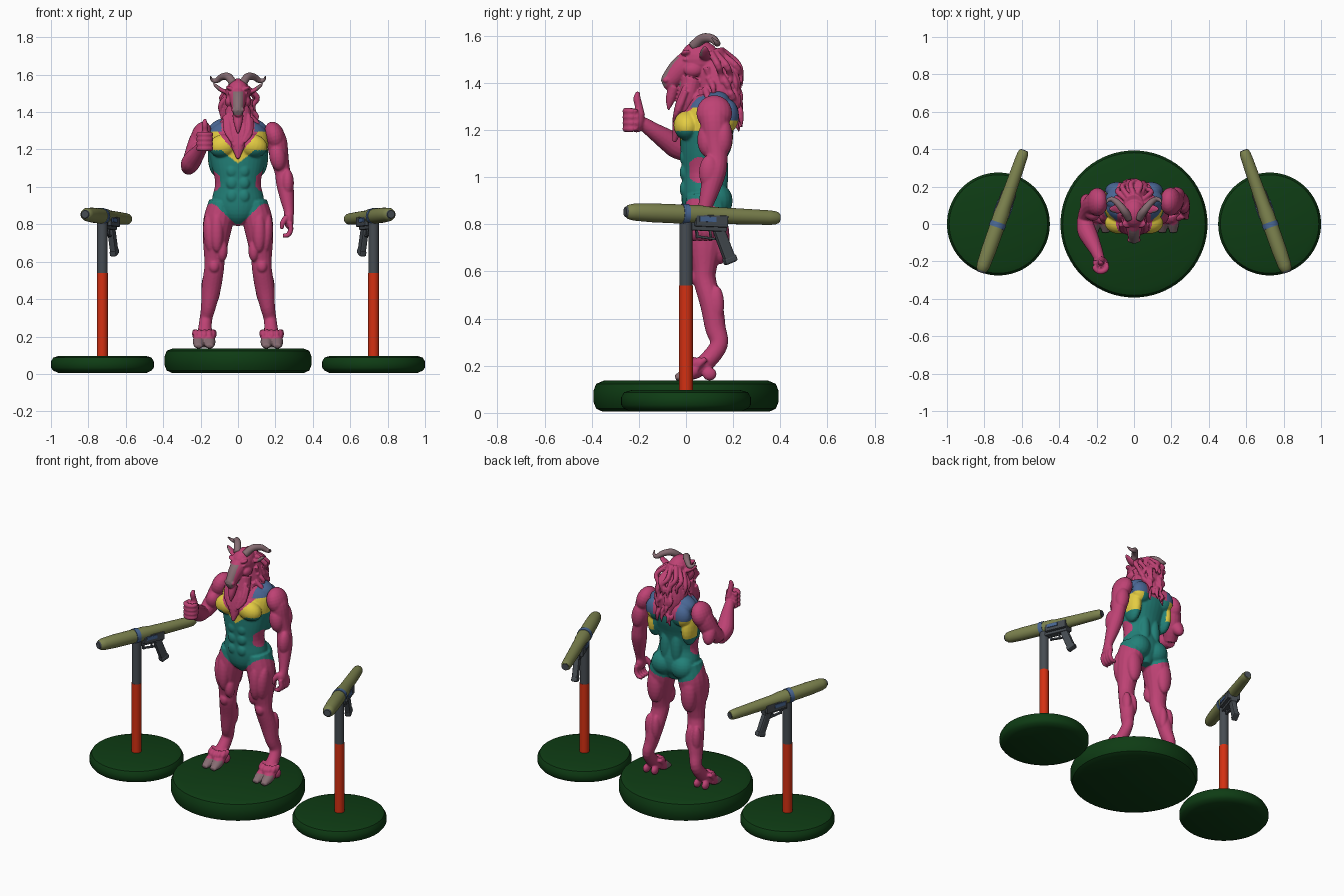
import bpy, bmesh, math, random
from mathutils import Vector, Matrix, Euler
random.seed(4)

def mat(name, r, g, b):
    m = bpy.data.materials.new(name)
    lin = lambda v: ((v / 255 + 0.055) / 1.055) ** 2.4
    m.diffuse_color = (lin(r), lin(g), lin(b), 1)
    return m

PINK = mat("pink_skin", 190, 66, 116)
TEAL = mat("teal_cloth", 34, 128, 120)
YELLOW = mat("yellow_cloth", 228, 204, 66)
BLUE = mat("steel_blue", 74, 104, 150)
HORN = mat("horn_grey", 134, 108, 114)
GREEN = mat("dark_green", 14, 60, 20)
RED = mat("orange_red", 212, 48, 18)
GREY = mat("gunmetal", 70, 76, 82)
OLIVE = mat("olive", 124, 130, 78)

def link(name, bm, mats):
    me = bpy.data.meshes.new(name)
    bmesh.ops.recalc_face_normals(bm, faces=bm.faces)
    bm.to_mesh(me)
    bm.free()
    for m in mats:
        me.materials.append(m)
    ob = bpy.data.objects.new(name, me)
    bpy.context.collection.objects.link(ob)
    return ob

def ball(bm, c, r, rot=(0, 0, 0)):
    M = Matrix.LocRotScale(Vector(c), Euler(rot), Vector(r))
    bmesh.ops.create_uvsphere(bm, u_segments=20, v_segments=12, radius=1, matrix=M)

def tube(bm, pts, sides=16, steps=4):
    """Closed smooth tube through (x, y, z, radius_a[, radius_b])."""
    P = [Vector(p if len(p) == 5 else (*p, p[3])) for p in pts]
    Q = [P[0] * 2 - P[1]] + P + [P[-1] * 2 - P[-2]]
    S = []
    for i in range(1, len(Q) - 2):
        a, b, c, d = Q[i - 1:i + 3]
        for k in range(steps):
            t = k / steps
            S.append(0.5 * (2 * b + (c - a) * t + (2 * a - 5 * b + 4 * c - d) * t * t
                            + (3 * b - a - 3 * c + d) * t ** 3))
    S.append(P[-1])
    C = [Vector(s[:3]) for s in S]
    whole = (C[-1] - C[0]).normalized()
    ref = Vector((0, 1, 0)) if abs(whole.x) > 0.75 else Vector((1, 0, 0))
    rings = []
    for i, s in enumerate(S):
        t = (C[min(i + 1, len(C) - 1)] - C[max(i - 1, 0)]).normalized()
        u = (ref - t * ref.dot(t)).normalized()
        v = t.cross(u)
        rings.append([bm.verts.new(C[i] + u * max(s[3], .002) * math.cos(2 * math.pi * k / sides)
                                   + v * max(s[4], .002) * math.sin(2 * math.pi * k / sides)) for k in range(sides)])
    for a, b in zip(rings, rings[1:]):
        for k in range(sides):
            bm.faces.new((a[k], a[(k + 1) % sides], b[(k + 1) % sides], b[k]))
    bm.faces.new(rings[0][::-1])
    bm.faces.new(rings[-1])

def sculpt(name, bm, mats, rule, voxel, smooth=3):
    """Fuse overlapping volumes, then colour faces by rule."""
    ob = link(name, bm, [])
    m = ob.modifiers.new("fuse", 'REMESH')
    m.mode, m.voxel_size = 'VOXEL', voxel
    s = ob.modifiers.new("soften", 'SMOOTH')
    s.factor, s.iterations = 0.5, smooth
    me = bpy.data.meshes.new_from_object(ob.evaluated_get(bpy.context.evaluated_depsgraph_get()))
    ob.modifiers.clear()
    ob.data = me
    me.materials.clear()
    for x in mats:
        me.materials.append(x)
    for p in me.polygons:
        p.use_smooth = True
        p.material_index = rule(p.center, p.normal)

def lathe(name, prof, m, M=Matrix(), seg=48):
    bm = bmesh.new()
    rings = [[bm.verts.new(M @ Vector((r * math.cos(2 * math.pi * k / seg), r * math.sin(2 * math.pi * k / seg), z)))
              for k in range(seg)] for r, z in prof]
    for a, b in zip(rings, rings[1:]):
        for k in range(seg):
            bm.faces.new((a[k], a[(k + 1) % seg], b[(k + 1) % seg], b[k]))
    bmesh.ops.remove_doubles(bm, verts=bm.verts, dist=1e-5)
    ob = link(name, bm, [m])
    bpy.context.view_layer.objects.active = ob
    ob.select_set(True)
    bpy.ops.object.shade_smooth_by_angle(angle=math.radians(40))
    ob.select_set(False)

def box(name, c, size, m, M, tilt=0, bevel=0.004):
    bm = bmesh.new()
    bmesh.ops.create_cube(bm, size=1, matrix=M @ Matrix.LocRotScale(Vector(c), Euler((tilt, 0, 0)), Vector(size)))
    bmesh.ops.bevel(bm, geom=bm.edges[:], offset=bevel, segments=2, affect='EDGES', profile=0.5)
    link(name, bm, [m])

# Torso and legs
bm = bmesh.new()
tube(bm, [(0, .09, .80, .04, .05), (0, .08, .86, .11, .09), (0, .08, .93, .138, .10), (0, .072, 1.02, .122, .09),
          (0, .075, 1.12, .142, .10), (0, .09, 1.22, .16, .115), (0, .11, 1.30, .15, .10), (0, .12, 1.36, .085, .08),
          (0, .10, 1.44, .06, .06)], 32)
for s in (-1, 1):
    ball(bm, (s * .078, .005, 1.22), (.08, .058, .062), (0, s * .25, 0))       # chest
    for z in (.95, 1.02, 1.085):
        ball(bm, (s * .031, -.005, z), (.032, .022, .036))                    # stomach
    ball(bm, (s * .085, .13, 1.325), (.075, .055, .04), (0, s * .35, 0))       # neck slope
    ball(bm, (s * .12, .13, 1.17), (.042, .07, .11))                          # side back
    ball(bm, (s * .09, .18, 1.26), (.065, .045, .07))                         # shoulder blade
    ball(bm, (s * .038, .145, 1.02), (.036, .035, .12))                       # lower back
    ball(bm, (s * .068, .13, .90), (.075, .068, .075))                        # seat
    tube(bm, [(s * .085, .085, .92, .07, .085), (s * .105, .085, .82, .08, .093), (s * .118, .08, .72, .07, .08),
              (s * .125, .078, .62, .056, .054), (s * .128, .08, .56, .053, .048), (s * .143, .108, .46, .052, .048),
              (s * .158, .125, .36, .04, .044), (s * .172, .14, .29, .034, .038), (s * .178, .09, .22, .04, .038),
              (s * .18, .04, .18, .052, .035), (s * .18, .01, .17, .05, .03)])
    ball(bm, (s * .152, .045, .75), (.034, .045, .11), (0, s * .08, 0))        # thigh
    ball(bm, (s * .113, .015, .76), (.036, .035, .11))
    ball(bm, (s * .085, .04, .66), (.03, .035, .06))
    ball(bm, (s * .12, .145, .74), (.05, .04, .11))
    ball(bm, (s * .128, .04, .575), (.028, .022, .034))                       # knee
    for x in (.122, .168):
        ball(bm, (s * x, .13, .46), (.028, .032, .08))                        # calf
    for x in (.152, .21):                                                     # split hoof
        tube(bm, [(s * x, .045, .185, .03, .03), (s * x, .005, .165, .031, .03), (s * x, -.045, .148, .02, .012)])
        ball(bm, (s * x, .10, .165), (.02, .03, .028))
    for k in range(7):                                                        # ankle fur
        a = math.pi * (k / 6 - .5)
        x, y = s * .18 + .052 * math.sin(a), .05 - .045 * math.cos(a)
        tube(bm, [(x, y + .035, .23, .012), (x, y + .01, .21, .015), (x, y, .18, .003)], 8)

def suit_rule(c, n):
    x, y, z = abs(c.x), c.y, c.z
    if z < .8:
        return 4 if z < .19 and y < .02 else 0
    t = min(max(y / .15, 0), 1)
    if z < .79 + (.95 - .55 * t) * x or z > 1.385 or x > .2:
        return 0
    if x > .095 and ((z - 1.03) / .055) ** 2 + ((y - .06) / .055) ** 2 < 1:
        return 0
    if z > 1.295:
        return 3 if .088 < x < .165 else 0
    if y > .11:
        if z > 1.24:
            return 3 if x > .08 else 0
        return 2 if x > .1 and z > 1.12 else 1
    if z > 1.16 + 1.25 * x:
        return 0
    return 2 if z > 1.125 + min(.07, .8 * x) else 1

sculpt("body", bm, [PINK, TEAL, YELLOW, BLUE, HORN], suit_rule, .0055)

# Lowered arm
plain = lambda c, n: 0
bm = bmesh.new()
tube(bm, [(.175, .12, 1.31, .045, .055), (.205, .12, 1.25, .055, .062), (.22, .125, 1.16, .05, .054),
          (.238, .13, 1.08, .042, .046), (.25, .12, 1.02, .046, .05), (.262, .10, .94, .038, .04),
          (.272, .08, .87, .027, .03), (.272, .07, .83, .026, .034)])
ball(bm, (.196, .12, 1.272), (.054, .076, .078), (0, -.3, 0))
ball(bm, (.212, .092, 1.16), (.044, .044, .075), (0, -.15, 0))
ball(bm, (.226, .158, 1.17), (.044, .04, .08), (0, -.15, 0))
ball(bm, (.265, .10, 1.02), (.034, .045, .075))
ball(bm, (.272, .07, .82), (.026, .042, .045))
for k in range(4):
    y = .036 + k * .023
    tube(bm, [(.278, y, .81, .014), (.282, y, .77, .014), (.266, y, .742, .013), (.24, y, .74, .011)], 10)
tube(bm, [(.262, .045, .84, .017), (.24, .03, .81, .015), (.232, .03, .775, .010)], 10)
sculpt("lowered_arm", bm, [PINK], plain, .005, 2)

# Raised arm with thumb up
bm = bmesh.new()
tube(bm, [(-.175, .12, 1.31, .045, .055), (-.205, .115, 1.25, .055, .062), (-.235, .085, 1.17, .052, .054),
          (-.262, .035, 1.105, .042, .042)])
tube(bm, [(-.266, .04, 1.10, .038), (-.255, -.03, 1.125, .05), (-.235, -.075, 1.155, .047),
          (-.205, -.135, 1.195, .036), (-.185, -.185, 1.23, .028)])
ball(bm, (-.196, .118, 1.272), (.054, .076, .078), (0, .3, 0))
ball(bm, (-.222, .07, 1.18), (.045, .05, .065), (.5, .2, 0))
ball(bm, (-.245, .11, 1.165), (.042, .042, .075), (.5, .2, 0))
ball(bm, (-.175, -.21, 1.24), (.036, .036, .05))
for k in range(4):
    z = 1.205 + k * .025
    tube(bm, [(-.205, -.195, z, .014), (-.208, -.235, z, .015), (-.18, -.255, z, .015),
              (-.148, -.24, z, .014), (-.145, -.205, z, .012)], 10)
tube(bm, [(-.172, -.195, 1.26, .022), (-.176, -.2, 1.30, .017), (-.178, -.208, 1.335, .016),
          (-.176, -.203, 1.363, .008)], 12)
sculpt("raised_arm", bm, [PINK], plain, .005, 2)

# Head with muzzle, beard and mane
bm = bmesh.new()
ball(bm, (0, .06, 1.50), (.066, .085, .08))
tube(bm, [(0, .04, 1.495, .056, .065), (0, -.02, 1.46, .043, .052), (0, -.06, 1.42, .034, .042),
          (0, -.085, 1.40, .026, .032), (0, -.098, 1.393, .016, .02)], 20)
tube(bm, [(0, -.05, 1.385, .03, .026), (0, -.066, 1.33, .02, .02), (0, -.075, 1.285, .004)])
for s in (-1, 1):
    ball(bm, (s * .038, .002, 1.525), (.028, .022, .012), (0, -s * .4, 0))    # brow
    ball(bm, (s * .042, .0, 1.50), (.012, .014, .009))                        # eye
    ball(bm, (s * .045, .03, 1.455), (.025, .04, .03))                        # cheek
    ball(bm, (s * .022, -.085, 1.412), (.013, .014, .013))                    # nostril
    tube(bm, [(s * .05, .085, 1.505, .016, .014), (s * .085, .08, 1.515, .025, .012),
              (s * .118, .08, 1.54, .017, .009), (s * .132, .08, 1.555, .004)], 12)   # ear
tube(bm, [(0, .10, 1.54, .05, .06), (0, .125, 1.42, .082, .085), (0, .14, 1.33, .092, .085),
          (0, .155, 1.25, .06, .065)], 24)
tube(bm, [(0, .03, 1.42, .066, .05), (0, .005, 1.32, .07, .045), (0, -.03, 1.23, .042, .028),
          (0, -.05, 1.15, .008)], 20)
for i in range(84):                                                           # mane locks
    a = random.uniform(0, 2 * math.pi)
    z = random.uniform(1.32, 1.54)
    c, d = math.cos(a), math.sin(a)
    if d < -.2:
        z = random.uniform(1.30, 1.38)
    tw = random.uniform(-.025, .025)
    top = .052 if z > 1.47 else .07
    tube(bm, [(c * top, .10 + d * top, z, .014), (c * .088 + tw, .122 + d * .09, z - .05, .015),
              (c * .093 - tw * .5, .135 + d * .098, z - .09, .012), (c * .09, .137 + d * .1, z - .13, .003)], 8, 3)
for k in range(11):                                                           # chest locks
    x = (k - 5) * .014
    j = random.uniform(-.02, .02)
    tube(bm, [(x, .0, 1.37 + j, .013), (x * .95 + j * .3, -.032, 1.29 + j, .014),
              (x * .5, -.055, 1.21 + abs(x) * .4 + j * .5, .004)], 8, 3)

def head_rule(c, n):
    if abs(c.x) < .026 and c.y < .01 and 1.385 < c.z < 1.51 and n.y < -.25:
        return 1
    return 1 if abs(c.x) > .098 and c.z > 1.50 and n.y < -.3 else 0

sculpt("head_and_mane", bm, [PINK, HORN], head_rule, .0042, 2)

# Curled horns
bm = bmesh.new()
for s in (-1, 1):
    tube(bm, [(s * .026, .03, 1.555, .022), (s * .052, .07, 1.588, .021), (s * .085, .11, 1.588, .018),
              (s * .115, .132, 1.568, .014), (s * .138, .128, 1.572, .009), (s * .148, .11, 1.592, .003)], 14, 6)
for f in bm.faces:
    f.smooth = True
link("horns", bm, [HORN])

# Round bases, stands and shoulder launchers
def disc(name, r, h, M=Matrix()):
    lathe(name, [(0, 0.005), (r - .04, .005), (r - .012, .018), (r, h * .35), (r, h * .68), (r - .012, h * .9),
                 (r - .045, h), (0, h)], GREEN, M, 72)

disc("centre_base", .393, .137)
for s, side in ((-1, "left"), (1, "right")):
    T = Matrix.Translation((s * .725, 0, 0))
    disc(side + "_base", .275, .097, T)
    lathe(side + "_lower_pole", [(0, .09), (.029, .09), (.029, .54), (0, .54)], RED, T, 28)
    lathe(side + "_upper_pole", [(0, .54), (.028, .54), (.028, .82), (0, .82)], GREY, T, 28)
    G = Matrix.Translation((s * .727, 0, .843)) @ Matrix.Rotation(s * math.radians(19.5), 4, 'Z') \
        @ Matrix.Rotation(math.radians(-2.2), 4, 'X')
    L = G @ Matrix.Rotation(math.radians(-90), 4, 'X')
    lathe(side + "_launcher_tube", [(0, -.268), (.022, -.268), (.030, -.26), (.036, -.235), (.040, -.15), (.041, .06),
                                    (.036, .10), (.034, .22), (.031, .37), (.029, .40), (.023, .415), (0, .415)],
          OLIVE, L, 36)
    lathe(side + "_front_cap", [(0, -.275), (.02, -.275), (.024, -.268), (.024, -.262), (0, -.262)], GREY, L, 24)
    lathe(side + "_rear_cap", [(0, .41), (.02, .41), (.02, .419), (0, .419)], GREY, L, 24)
    lathe(side + "_blue_band", [(.03, -.02), (.044, -.02), (.044, .008), (.03, .008)], BLUE, L, 36)
    box(side + "_receiver", (0, .105, -.025), (.082, .145, .05), GREY, G)
    box(side + "_underside", (0, .10, -.05), (.045, .16, .035), GREY, G)
    for k in (-1, 1):
        box(side + "_receiver_panel", (k * .041, .085, -.018), (.008, .075, .022), BLUE, G, 0, .001)
    box(side + "_grip", (0, .178, -.125), (.036, .05, .15), GREY, G, .42, .01)
    box(side + "_grip_foot", (0, .205, -.185), (.038, .058, .03), GREY, G, .42, .008)
    box(side + "_trigger", (0, .112, -.075), (.01, .01, .035), GREY, G, .2, .002)
    box(side + "_trigger_guard", (0, .092, -.096), (.016, .085, .01), GREY, G, -.1, .002)
    box(side + "_guard_front", (0, .052, -.08), (.016, .01, .04), GREY, G, .2, .002)
